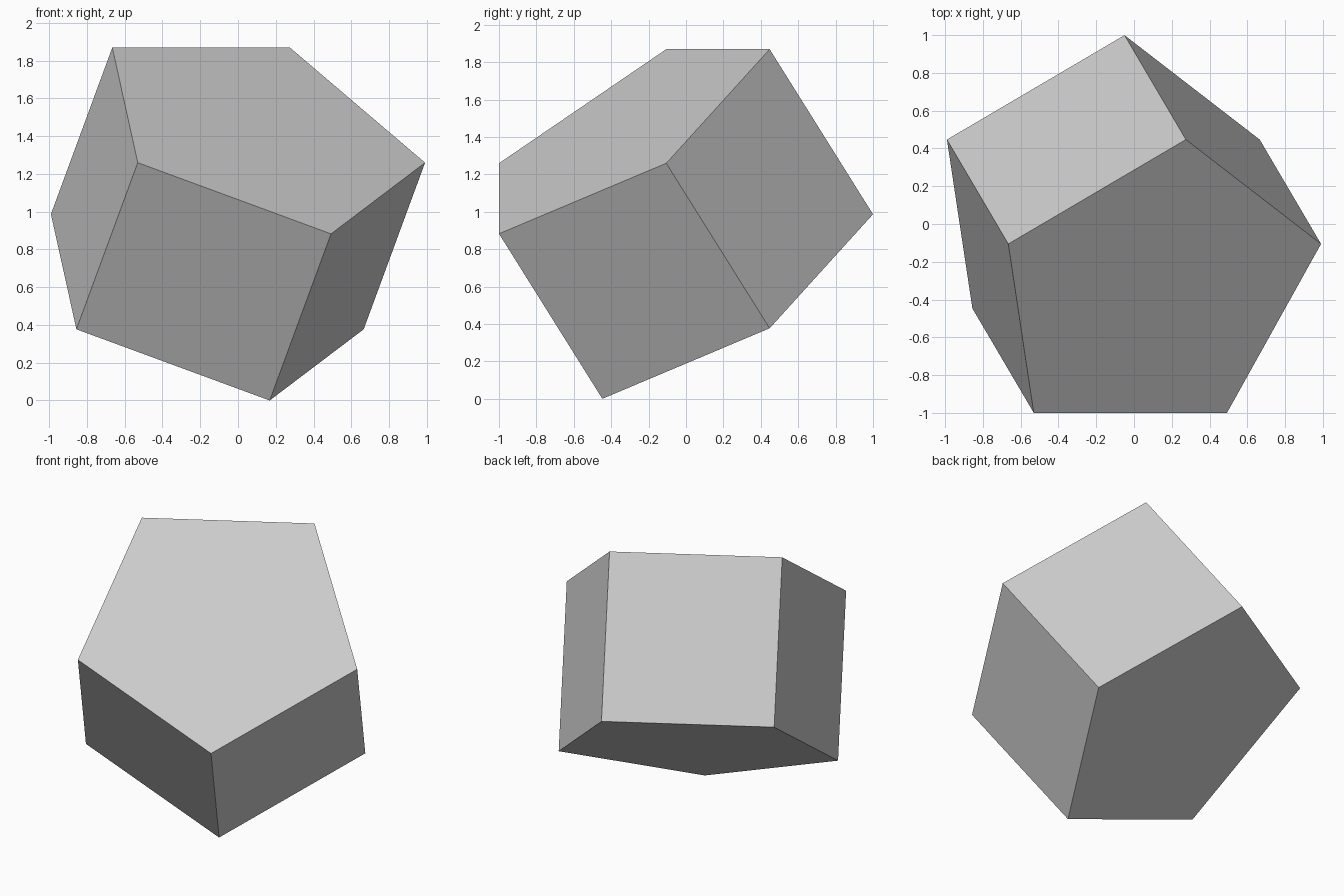
import bpy, bmesh
from math import sin, cos, pi, radians

if "Cube" in bpy.data.objects:
    bpy.data.objects.remove(bpy.data.objects["Cube"])

EDGE = 1.0908                       # all edges of the prism are equal
R = EDGE / (2 * sin(pi / 5))

# Pentagon profile with a corner on +x, extruded to a prism
bm = bmesh.new()
ring = [bm.verts.new((R * cos(2 * pi * i / 5), R * sin(2 * pi * i / 5), -EDGE / 2))
        for i in range(5)]
base = bm.faces.new(ring)
top = bmesh.ops.extrude_face_region(bm, geom=[base], use_keep_orig=True)
bmesh.ops.translate(bm, vec=(0, 0, EDGE),
                    verts=[g for g in top["geom"] if isinstance(g, bmesh.types.BMVert)])
bmesh.ops.recalc_face_normals(bm, faces=bm.faces)

mesh = bpy.data.meshes.new("pentagonal_prism")
bm.to_mesh(mesh)
bm.free()

# Tilt the prism so it rests on one corner
prism = bpy.data.objects.new("pentagonal_prism", mesh)
prism.rotation_euler = (0, radians(36), radians(-59.55))
prism.location = (-0.0502, -0.0764, 0.9866)
bpy.context.collection.objects.link(prism)
